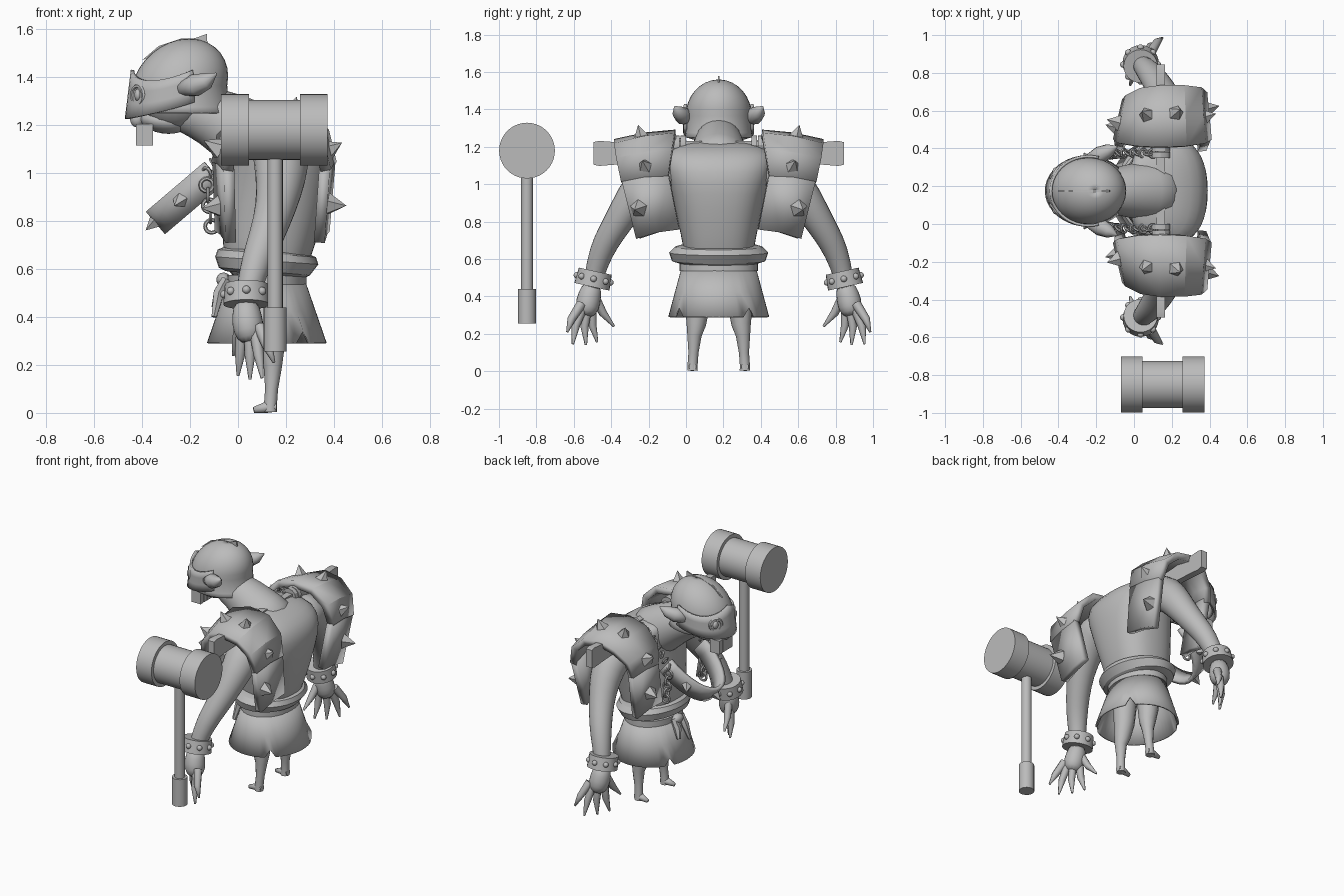
import bpy, bmesh, math
from mathutils import Vector, Matrix

if "Cube" in bpy.data.objects:
    bpy.data.objects.remove(bpy.data.objects["Cube"])

MID = 0.175  # y of the figure's plane of symmetry
grey = bpy.data.materials.new("plain grey")
grey.use_nodes = True
grey.diffuse_color = (0.5, 0.5, 0.5, 1)
grey.node_tree.nodes["Principled BSDF"].inputs["Base Color"].default_value = (0.5, 0.5, 0.5, 1)


def finish(name, bm, angle=40, thick=0, subdiv=0):
    bmesh.ops.recalc_face_normals(bm, faces=bm.faces)
    mesh = bpy.data.meshes.new(name)
    bm.to_mesh(mesh)
    bm.free()
    ob = bpy.data.objects.new(name, mesh)
    bpy.context.collection.objects.link(ob)
    mesh.materials.append(grey)
    if thick:
        mod = ob.modifiers.new("thickness", 'SOLIDIFY')
        mod.thickness, mod.offset = thick, 0
    if subdiv:
        ob.modifiers.new("rounding", 'SUBSURF').levels = subdiv
        ob.modifiers["rounding"].render_levels = subdiv
    bpy.ops.object.select_all(action='DESELECT')
    ob.select_set(True)
    bpy.context.view_layer.objects.active = ob
    bpy.ops.object.shade_smooth_by_angle(angle=math.radians(angle))
    return ob


def skin(name, rings, closed=True, caps=True, **kw):
    """Bridge equal rows of points into a surface."""
    bm = bmesh.new()
    rows = [[bm.verts.new(p) for p in ring] for ring in rings]
    n = len(rows[0])
    for a, b in zip(rows, rows[1:]):
        for i in range(n if closed else n - 1):
            j = (i + 1) % n
            bm.faces.new((a[i], a[j], b[j], b[i]))
    if caps:
        bm.faces.new(rows[0])
        bm.faces.new(rows[-1])
    return finish(name, bm, **kw)


def at(x, y, z, side=1):
    return Vector((x, MID + side * y, z))


def tube(name, path, side=1, n=12, **kw):
    """Round limb along (x, y, z, radius) stations."""
    pts = [at(*p[:3], side) for p in path]
    whole = (pts[-1] - pts[0]).normalized()
    ref = Vector((1, 0, 0)) if abs(whole.x) < 0.7 else Vector((0, 1, 0))
    rings = []
    for i, p in enumerate(pts):
        t = (pts[min(i + 1, len(pts) - 1)] - pts[max(i - 1, 0)]).normalized()
        u = t.cross(ref).normalized()
        v = t.cross(u)
        rings.append([p + path[i][3] * (u * math.cos(a) + v * math.sin(a))
                      for a in (math.tau * k / n for k in range(n))])
    return skin(name, rings, **kw)


def stack(name, levels, n=32, tilt=0, power=1, **kw):
    """Upright oval body from (z, x, depth radius, width radius) levels."""
    rings = []
    for z, x, rx, ry in levels:
        ring = []
        for a in (math.tau * k / n for k in range(n)):
            c, s = (math.copysign(abs(f) ** power, f) for f in (math.cos(a), math.sin(a)))
            ring.append(at(x + rx * c, ry * s, z - tilt * c))
        rings.append(ring)
    return skin(name, rings, **kw)


def ball(name, centre, size, turn=0):
    bm = bmesh.new()
    m = Matrix.Translation(centre) @ Matrix.Rotation(turn, 4, 'Y') @ Matrix.Diagonal((*size, 1))
    bmesh.ops.create_uvsphere(bm, u_segments=20, v_segments=12, radius=1, matrix=m)
    return finish(name, bm)


def cone(name, base, direction, r1, r2, height, n=5):
    bm = bmesh.new()
    d = Vector(direction).normalized()
    m = Matrix.Translation(Vector(base) + d * height / 2) @ d.to_track_quat('Z', 'Y').to_matrix().to_4x4()
    bmesh.ops.create_cone(bm, cap_ends=True, segments=n, radius1=r1, radius2=r2, depth=height, matrix=m)
    return finish(name, bm, angle=30)


def ring(name, centre, axis, major, minor):
    bpy.ops.mesh.primitive_torus_add(major_segments=16, minor_segments=6, major_radius=major,
                                     minor_radius=minor, location=centre)
    ob = bpy.context.object
    ob.name = name
    ob.rotation_euler = Vector(axis).to_track_quat('Z', 'Y').to_euler()
    ob.data.materials.append(grey)
    bpy.ops.object.shade_smooth_by_angle(angle=1)


def box(name, centre, size):
    bm = bmesh.new()
    bmesh.ops.create_cube(bm, size=1, matrix=Matrix.Translation(centre) @ Matrix.Diagonal((*size, 1)))
    return finish(name, bm)


# Hammer standing beside the figure
X, Z = Vector((1, 0, 0)), Vector((0, 0, 1))
cone("hammer_core", (-.05, -.85, 1.18), X, .125, .125, .4, 40)
for x in (-.07, .258):
    cone("hammer_cap", (x, -.85, 1.18), X, .149, .149, .115, 40)
cone("hammer_handle", (.155, -.85, .4), Z, .032, .032, .7, 16)
cone("hammer_grip", (.155, -.85, .255), Z, .048, .048, .185, 20)

# Trunk, neck, belts and skirt
stack("torso", [(.52, .12, .14, .17), (.66, .12, .19, .19), (.8, .145, .21, .22), (.95, .17, .22, .25),
                (1.07, .185, .215, .29), (1.16, .16, .195, .3), (1.21, .11, .14, .22), (1.23, .08, .09, .12)],
      n=20, power=.8, subdiv=1, angle=80)
tube("neck", [(.2, 0, 1.06, .18), (.07, 0, 1.13, .17), (-.06, 0, 1.215, .14), (-.17, 0, 1.26, .115), (-.27, 0, 1.28, .1)],
     angle=80, subdiv=1)
stack("waist_roll", [(.575, .11, .16, .2), (.59, .11, .19, .25), (.635, .12, .215, .265), (.665, .12, .205, .235),
                     (.675, .12, .18, .2)], tilt=.016, angle=25)
stack("narrow_belt", [(.535, .12, .165, .21), (.575, .12, .165, .21)])
skirt = stack("skirt", [(.55, .12, .155, .195), (.42, .12, .2, .23), (.29, .12, .245, .265)], n=48, caps=False, thick=.01)
for i, v in enumerate(list(skirt.data.vertices)[-48:]):
    if i in (5, 20, 41):
        v.co.z += .05
for y, bottom in ((-.05, .4), (.03, .44)):
    tube("waist_tie", [(-.05, y, .56, .02), (-.08, y, .5, .025), (-.1, y * 1.5, bottom, .012)], n=6)
ball("tie_knot", at(-.06, 0, .555), (.03, .045, .03))

# Head, helmet and face mask
ball("head", at(-.26, 0, 1.33), (.165, .15, .15))
ball("muzzle", at(-.31, 0, 1.215), (.1, .09, .05), .15)
levels = [(1.365 + .19 * math.cos(a), -.243 + .04 * max(0, math.cos(a)), .193 * math.sin(a), .172 * math.sin(a))
          for a in (math.radians(2 + k * 11) for k in range(9))]
levels += [(1.275, -.24, .197, .172), (1.25, -.235, .208, .178)]
stack("helmet", levels, caps=False, thick=.01)
mask = []
for j in range(25):
    a = math.radians(-105 + 210 * j / 24)
    side = abs(a) / math.radians(105)
    low, high = 1.225 + .07 * side ** 2, 1.43 - .045 * math.sin(side * math.pi)
    mask.append([at(-.24 - (.2 + .025 * (1 - t)) * math.cos(a), .183 * math.sin(a), low + (high - low) * t)
                 for t in (0, .35, .7, 1)])
skin("face_mask", mask, closed=False, caps=False, thick=.014)
crest = [(-.4, 1.47), (-.33, 1.53), (-.24, 1.56), (-.18, 1.562), (-.13, 1.58), (-.125, 1.5), (-.24, 1.53), (-.33, 1.5)]
skin("crest", [[at(x, y, z) for x, z in crest] for y in (-.005, .005)])
for s in (1, -1):
    tube("ear", [(-.24, .165, 1.35, .03), (-.18, .19, 1.365, .047), (-.13, .215, 1.385, .035), (-.09, .235, 1.415, .004)], s, angle=80)
    eye = at(-.417, .1, 1.325, s)
    out = Vector((-.8, .6 * s, 0))
    ring("eye_rim", eye, out, .038, .01)
    ball("eye", eye, (.015, .024, .026))
    for y in (.018, .055):
        box("tooth", at(-.39, y, 1.16, s), (.07, .034, .09))
ball("nose", at(-.42, 0, 1.225), (.03, .03, .035))


# Shoulder plates: stations are x, inner y and z, outer y and z
def plate(name, stations, side):
    rows = []
    for x, yi, zi, yo, zo in stations:
        outer_x = x + (.15 - x) * (.2 if x < .15 else .1)
        rows.append([at(x, yi, zi, side), at((x + outer_x) / 2, (yi + yo) / 2, (zi + zo) / 2 + .01, side),
                     at(outer_x, yo, zo, side)])
    skin(name, rows, closed=False, caps=False, thick=.045, angle=30)


arch = [(-.09, .27, 1.04, .48, 1.01), (-.07, .25, 1.15, .5, 1.1), (.02, .235, 1.24, .54, 1.18),
        (.14, .23, 1.27, .555, 1.22), (.27, .235, 1.255, .555, 1.2), (.36, .25, 1.17, .545, 1.13), (.39, .27, 1.04, .52, 1.01)]
spikes = [(-.075, .36, 1.1), (-.075, .33, .86), (.07, .4, 1.235), (.22, .41, 1.245), (.365, .39, 1.09), (.375, .43, .87)]
for s in (1, -1):
    plate("shoulder_arch", arch, s)
    plate("front_shoulder_plate", [(-.085, .27, 1.06, .48, 1.03), (-.075, .21, .76, .42, .71)], s)
    plate("back_shoulder_plate", [(.385, .27, 1.06, .52, 1.03), (.36, .21, .76, .44, .71)], s)
    for p in spikes:
        cone("shoulder_spike", at(*p, s), (p[0] - .15, .06 * s, (p[2] - .9) * .6), .05, 0, .08)

    # Yoke beam ends, lashings and chains
    skin("yoke_end", [[at(x, y, z, s) for x, z in ((.12, 1.16 - h), (.165, 1.16 - h), (.165, 1.17 + h), (.12, 1.17 + h))]
                      for y, h in ((.3, .04), (.55, .055), (.64, .062), (.67, .055))])
    for y in (.19, .225):
        cone("yoke_lashing", at(.14, y - .015, 1.21, s), (0, s, 0), .05, .05, .03, 12)
    for i in range(10):
        t = i / 9
        ring("chain_link", at(.1 - .23 * t, .2, 1.23 - .23 * t ** 1.5, s), (t, i % 2, .5), .022, .007)
    for i in range(5):
        ring("hanging_link", at(-.13 + .005 * i, .2, .95 - .043 * i, s), (i % 2, 1 - i % 2, 0), .027, .008)

    # Arm, wristband and hand
    tube("arm", [(.17, .2, 1.08, .11), (.18, .32, 1.08, .125), (.18, .42, .98, .11), (.16, .5, .86, .088),
                 (.12, .575, .74, .076), (.08, .63, .64, .068), (.04, .67, .5, .052), (.035, .68, .42, .05)], s, subdiv=1, angle=80)
    wrist, along = at(.035, .66, .535, s), Vector((0, .22 * s, -1)).normalized()
    cone("wristband", wrist, along, .09, .096, .085, 24)
    across = along.cross(X)
    for k in range(8):
        d = math.cos(k * math.pi / 4) * X + math.sin(k * math.pi / 4) * across
        ball("wristband_stud", wrist + along * .042 + d * .092, (.017, .017, .017))
    tube("palm", [(.035, .67, .47, .05), (.035, .69, .41, .065), (.045, .705, .34, .07), (.055, .71, .29, .04)], s, subdiv=1, angle=80)
    for tip, root in (((.15, .81, .21), (.09, .735)), ((.1, .78, .145), (.07, .72)), ((.05, .71, .14), (.05, .7)),
                      ((0, .65, .155), (.02, .68)), ((-.02, .56, .24), (.02, .665))):
        start = (*root, .36 if tip[1] > .6 else .4)
        knuckle = [a * .45 + b * .55 for a, b in zip(start, tip)]
        knuckle[1] += .012
        tube("finger", [(*start, .027), (*knuckle, .022), (*tip, .006)], s, n=8, angle=80)

    # Leg and foot
    tube("leg", [(.13, .11, .5, .08), (.13, .115, .34, .065), (.14, .12, .25, .052), (.145, .13, .19, .038), (.14, .135, .1, .027),
                 (.135, .14, .03, .027), (.135, .14, .004, .028)], s, angle=80)
    tube("foot", [(.16, .14, .025, .02), (.12, .14, .024, .024), (.065, .145, .012, .012)], s, n=10, angle=80)

# Beam behind the neck and the collar hanging over the chest
box("yoke_beam", at(.1425, 0, 1.2), (.045, .62, .06))
collar = []
for k in range(17):
    a = math.radians(-90 + 180 * k / 16)
    mid = at(-.1 - .235 * math.cos(a), .185 * math.sin(a), 1 - .2 * math.cos(a))
    collar.append([mid + w * Vector((.04, 0, -.047)) for w in (-1, 1)])
skin("chest_collar", collar, closed=False, caps=False, thick=.025)
for deg in (-55, 0, 55):
    a = math.radians(deg)
    d = Vector((-.75 * math.cos(a), math.sin(a), -.65 * math.cos(a)))
    cone("collar_spike", at(-.105 - .235 * math.cos(a), .19 * math.sin(a), 1 - .2 * math.cos(a)), d, .035, 0, .06)
